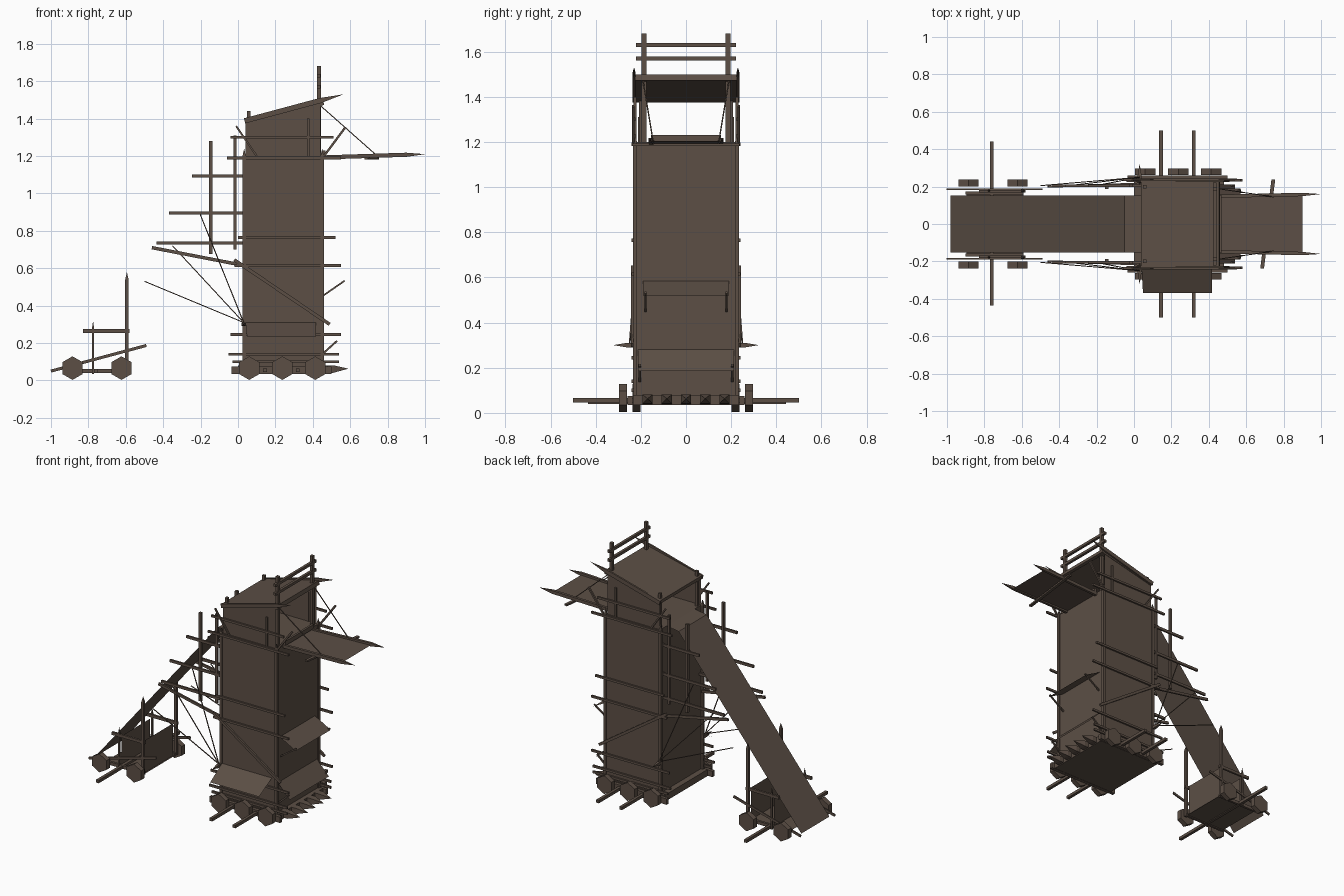
import bpy, bmesh, math
from mathutils import Vector, Matrix

cube = bpy.data.objects.get("Cube")
if cube:
    bpy.data.objects.remove(cube)

wood = bpy.data.materials.new("weathered_wood")
wood.use_nodes = True
wood.diffuse_color = (0.107, 0.078, 0.06, 1)
wood.node_tree.nodes["Principled BSDF"].inputs["Base Color"].default_value = wood.diffuse_color


def finish(name, bm):
    mesh = bpy.data.meshes.new(name)
    bm.to_mesh(mesh)
    bm.free()
    mesh.materials.append(wood)
    obj = bpy.data.objects.new(name, mesh)
    bpy.context.collection.objects.link(obj)
    return obj


def add_bar(bm, a, b, w, h=None, tip=0):
    """Squared beam from a to b; the last stretch of length tip is sharpened."""
    a, b = Vector(a), Vector(b)
    d = b - a
    length = d.length - tip
    turn = d.to_track_quat('Z', 'Y').to_matrix().to_4x4()
    size = Matrix.Diagonal((w, h or w, 1, 1))
    quarter = Matrix.Rotation(math.pi / 4, 4, 'Z')
    for start, span, end in ((0, length, 1), (length, tip, 0)):
        if span > 0:
            place = Matrix.Translation(a + d.normalized() * (start + span / 2))
            bmesh.ops.create_cone(bm, cap_ends=True, segments=4, depth=span,
                                  radius1=math.sqrt(0.5), radius2=end * math.sqrt(0.5),
                                  matrix=place @ turn @ size @ quarter)


def bar(name, a, b, w, h=None, tip=0):
    bm = bmesh.new()
    add_bar(bm, a, b, w, h, tip)
    return finish(name, bm)


def pair(name, y, a, b, w, h=None, tip=0, y2=None):
    """Two beams given in side profile (x, z), one on each side."""
    bm = bmesh.new()
    y2 = y if y2 is None else y2
    for s in (-1, 1):
        add_bar(bm, (a[0], s * y, a[1]), (b[0], s * y2, b[1]), w, h, tip)
    return finish(name, bm)


def block(name, lo, hi):
    lo, hi = Vector(lo), Vector(hi)
    bm = bmesh.new()
    bmesh.ops.create_cube(bm, size=1, matrix=Matrix.Translation((lo + hi) / 2)
                          @ Matrix.Diagonal((*(hi - lo), 1)))
    return finish(name, bm)


def sheet(name, *corners):
    bm = bmesh.new()
    bm.faces.new([bm.verts.new(c) for c in corners])
    return finish(name, bm)


def across(name, path, y):
    """Thin boards following a side profile, spanning -y to y."""
    bm = bmesh.new()
    rows = [[bm.verts.new((x, s * y, z)) for s in (-1, 1)] for x, z in path]
    for p, q in zip(rows, rows[1:]):
        bm.faces.new((p[0], q[0], q[1], p[1]))
    return finish(name, bm)


def wheels(name, xs, y, width):
    bm = bmesh.new()
    for x in xs:
        for s in (-1, 1):
            bmesh.ops.create_cone(bm, cap_ends=True, segments=6, radius1=0.063, radius2=0.063, depth=width,
                                  matrix=Matrix.Translation((x, s * y, 0.066))
                                  @ Matrix.Rotation(math.pi / 2, 4, 'X'))
    return finish(name, bm)


# Tower body and corner posts
block("tower_walls", (0.04, -0.228, 0.08), (0.45, 0.228, 1.2))
for x in (0.033, 0.45):
    pair("corner_post", 0.226, (x, 0.08), (x, 1.24), 0.018, tip=0.04)

# Rolling base
block("base_deck", (0, -0.235, 0.035), (0.48, 0.235, 0.08))
pair("base_side_beam", 0.248, (-0.035, 0.055), (0.5, 0.055), 0.022, 0.04)
wheels("tower_wheels", (0.06, 0.237, 0.413), 0.279, 0.034)
for x in (0.145, 0.32):
    bar("push_pole", (x, -0.5, 0.055), (x, 0.5, 0.055), 0.02)
bm = bmesh.new()
for i in range(-2, 3):
    add_bar(bm, (0.46, i * 0.085, 0.06), (0.59, i * 0.085, 0.063), 0.045, 0.04, tip=0.08)
finish("front_spikes", bm)

# Side slats
for z, x0, x1, y in ((1.19, -0.06, 0.55, 0.236), (0.765, 0, 0.52, 0.236),
                     (0.615, -0.02, 0.55, 0.236), (0.245, -0.04, 0.55, 0.236),
                     (0.14, -0.05, 0.54, 0.236), (0.1, -0.03, 0.54, 0.236),
                     (1.3, -0.04, 0.51, 0.23)):
    pair("side_slat", y, (x0, z), (x1, z), 0.012, 0.015)
pair("diagonal_brace", 0.238, (-0.02, 0.645), (0.49, 0.3), 0.012, 0.018)

# Open top room and roof
for s in (-1, 1):
    y = s * 0.222
    sheet("room_side_wall", (0.04, y, 1.2), (0.44, y, 1.2), (0.44, y, 1.48), (0.04, y, 1.385))
bar("roof", (0.04, 0, 1.388), (0.458, 0, 1.486), 0.45, 0.027)
pair("roof_edge_board", 0.23, (0.035, 1.388), (0.565, 1.53), 0.012, 0.028, tip=0.13)
pair("rear_room_post", 0.2, (0.057, 1.2), (0.057, 1.44), 0.018)
pair("middle_room_post", 0.226, (0.375, 1.2), (0.375, 1.4), 0.012)
pair("front_mast", 0.186, (0.432, 1.2), (0.432, 1.68), 0.021)
for z in (1.57, 1.63):
    bar("mast_rail", (0.432, -0.222, z), (0.432, 0.222, z), 0.018)
pair("rear_room_strut", 0.234, (0.1, 1.2), (-0.01, 1.36), 0.01)
pair("front_room_strut", 0.234, (0.46, 1.2), (0.575, 1.355), 0.012)

# Boarding bridge
across("bridge_deck", ((0.44, 1.193), (0.9, 1.203)), 0.155)
pair("bridge_side_beam", 0.148, (0.44, 1.192), (1, 1.21), 0.018, 0.022, tip=0.1, y2=0.16)
bar("bridge_end_board", (0.46, -0.155, 1.215), (0.46, 0.155, 1.215), 0.015, 0.03)
bar("bridge_cross_bar", (0.685, -0.238, 1.187), (0.745, 0.238, 1.187), 0.02, 0.012)
pair("bridge_rope", 0.19, (0.44, 1.47), (0.745, 1.2), 0.005, y2=0.145)

# Hinged awnings with props
sheet("front_awning", (0.04, -0.23, 0.31), (0.048, -0.37, 0.235), (0.418, -0.37, 0.235), (0.418, -0.23, 0.31))
across("upper_awning", ((0.45, 0.585), (0.57, 0.52)), 0.19)
across("lower_awning", ((0.45, 0.28), (0.54, 0.185)), 0.212)
pair("upper_awning_prop", 0.18, (0.45, 0.45), (0.57, 0.533), 0.009)
pair("lower_awning_prop", 0.205, (0.45, 0.14), (0.53, 0.212), 0.01)

# Long rear ramp and its scaffold
across("ramp", ((-0.98, 0.05), (-0.05, 1.185), (0.04, 1.2)), 0.152)
for z, x0 in ((0.735, -0.435), (0.895, -0.37), (1.093, -0.245)):
    pair("scaffold_rail", 0.205, (x0, z), (0.04, z), 0.012, 0.018)
pair("outer_scaffold_post", 0.195, (-0.146, 0.675), (-0.146, 1.28), 0.018)
pair("inner_scaffold_post", 0.205, (-0.016, 0.7), (-0.016, 1.31), 0.016)
pair("scaffold_boom", 0.2, (-0.46, 0.71), (0.03, 0.615), 0.012, 0.018, y2=0.215)

# Rope anchor spikes and stay ropes
bm = bmesh.new()
for s in (-1, 1):
    add_bar(bm, (0.03, s * 0.22, 0.3), (0.03, s * 0.322, 0.3), 0.02, tip=0.06)
finish("rope_anchor", bm)
for x, z in ((-0.35, 0.72), (-0.5, 0.53), (-0.205, 0.895)):
    pair("stay_rope", 0.25, (0.03, 0.31), (x, z), 0.005, y2=0.205)

# Ramp cart
across("cart_floor", ((-0.895, 0.045), (-0.59, 0.045)), 0.16)
for x, z in ((-0.775, 0.25), (-0.6, 0.265)):
    sheet("cart_panel", (x, -0.155, 0.045), (x, 0.155, 0.045), (x, 0.155, z), (x, -0.155, z))
pair("cart_frame", 0.166, (-0.9, 0.05), (-0.59, 0.05), 0.016, 0.022)
pair("cart_rail", 0.175, (-0.83, 0.264), (-0.58, 0.264), 0.014, 0.02)
pair("cart_tall_stake", 0.178, (-0.594, 0.045), (-0.594, 0.58), 0.018, tip=0.04)
pair("cart_short_stake", 0.178, (-0.775, 0.035), (-0.775, 0.32), 0.011, tip=0.04)
pair("cart_lever", 0.185, (-1, 0.05), (-0.49, 0.187), 0.008, 0.016)
wheels("cart_wheels", (-0.885, -0.623), 0.219, 0.036)
bar("cart_push_pole", (-0.76, -0.435, 0.05), (-0.76, 0.442, 0.05), 0.02)
